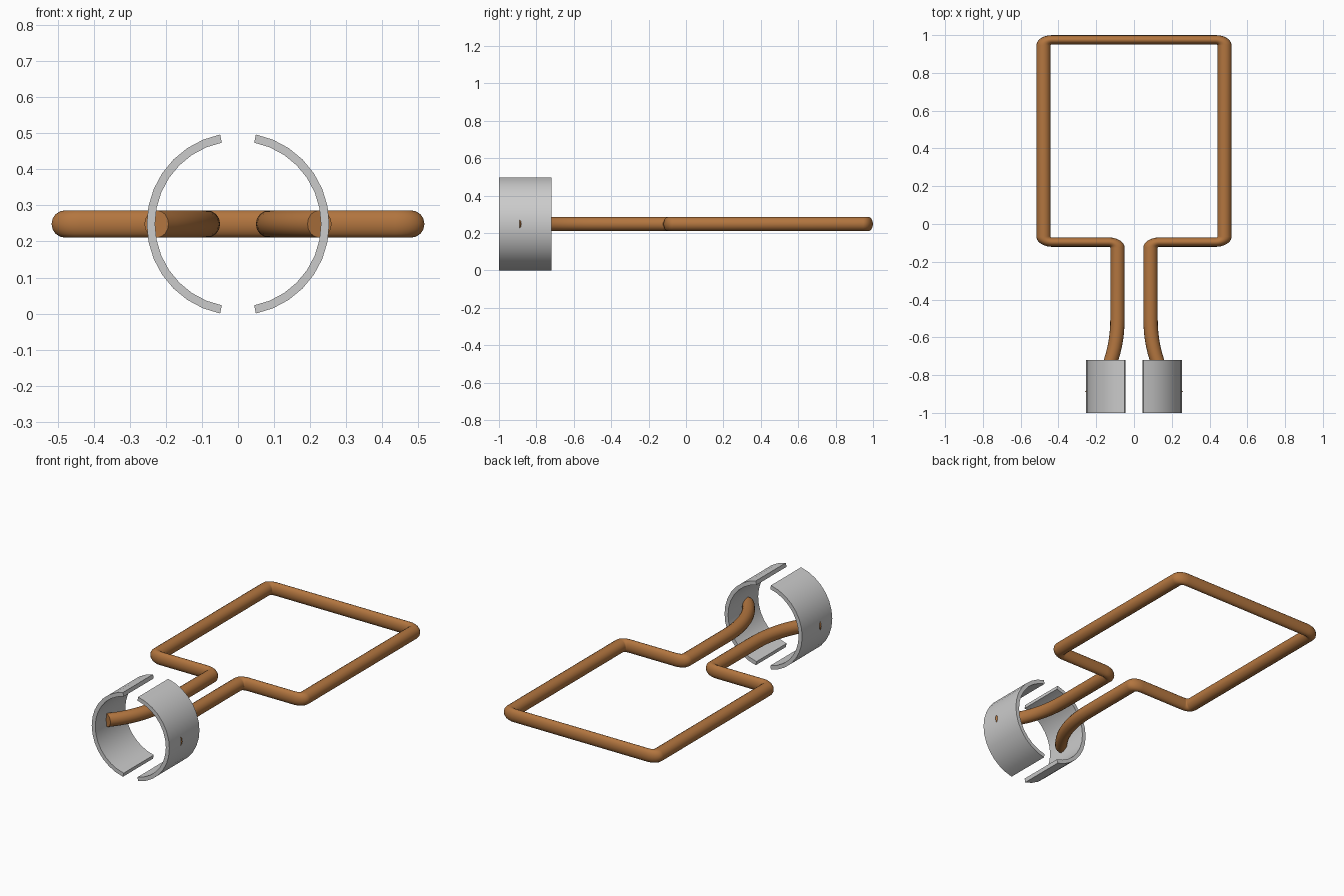
import bpy, bmesh, math
from mathutils import Vector

if "Cube" in bpy.data.objects:
    bpy.data.objects.remove(bpy.data.objects["Cube"])

ZC = 0.2485        # height of the wire and ring axis
YS = 0.65          # the wire section is flattened along y
WIRE_R = 0.038


def finish(obj, angle=40):
    bpy.ops.object.select_all(action='DESELECT')
    obj.select_set(True)
    bpy.context.view_layer.objects.active = obj
    if obj.type == 'CURVE':
        bpy.ops.object.convert(target='MESH')
    bpy.ops.object.shade_smooth_by_angle(angle=math.radians(angle))
    return bpy.context.view_layer.objects.active


def fillet(prev, corner, nxt, r, steps=6):
    """Points of a round 90 degree corner."""
    a, b = (prev - corner).normalized(), (nxt - corner).normalized()
    centre = corner + (a + b) * r
    return [centre - b * r * math.cos(t) - a * r * math.sin(t)
            for t in (math.pi / 2 * i / steps for i in range(steps + 1))]


# Half of the wire path, from the connector end to the middle of the far bar
p0, p1, p2 = (Vector((x, y / YS)) for x, y in
              ((0.226, -0.90), (0.0875, -0.744), (0.0875, -0.50)))
half = [p0 * (1 - t) ** 2 + p1 * 2 * t * (1 - t) + p2 * t * t
        for t in (i / 12 for i in range(13))]
corners = [Vector((x, y / YS)) for x, y in
           ((0.0875, -0.5), (0.0875, -0.096), (0.479, -0.096),
            (0.479, 0.975), (0, 0.975))]
for i in (1, 2, 3):
    half += fillet(corners[i - 1], corners[i], corners[i + 1], 0.045)
path = half + [Vector((-p.x, p.y)) for p in reversed(half)]

# Wire loop: round tube swept along the mirrored path
curve = bpy.data.curves.new("wire_loop", 'CURVE')
curve.dimensions = '3D'
curve.twist_mode = 'Z_UP'
curve.bevel_depth = WIRE_R
curve.bevel_resolution = 6
curve.use_fill_caps = True
spline = curve.splines.new('POLY')
spline.points.add(len(path) - 1)
for pt, p in zip(spline.points, path):
    pt.co = (p.x, p.y, 0, 1)
wire = bpy.data.objects.new("wire_loop", curve)
bpy.context.collection.objects.link(wire)
wire.location.z = ZC
wire.scale.y = YS
wire = finish(wire)
copper = bpy.data.materials.new("copper")
copper.diffuse_color = (0.45, 0.18, 0.05, 1)
copper.use_nodes = True
copper.node_tree.nodes["Principled BSDF"].inputs["Base Color"].default_value = copper.diffuse_color
wire.data.materials.clear()
wire.data.materials.append(copper)


# Split ring contacts: arcs of a 32-sided ring with two segments left out
def contact(name, side):
    bm = bmesh.new()
    rings = []
    for i in range(15):
        a = math.radians(11.25 * (i + 1))
        rings.append([bm.verts.new((side * r * math.sin(a), y, ZC + r * math.cos(a)))
                      for r, y in ((0.253, -1), (0.253, -0.72), (0.23, -0.72), (0.23, -1))])
    for a, b in zip(rings, rings[1:]):
        for k in range(4):
            n = (k + 1) % 4
            bm.faces.new((a[k], a[n], b[n], b[k]))
    bm.faces.new(rings[0])
    bm.faces.new(rings[-1])
    bmesh.ops.recalc_face_normals(bm, faces=bm.faces)
    mesh = bpy.data.meshes.new(name)
    bm.to_mesh(mesh)
    bm.free()
    obj = bpy.data.objects.new(name, mesh)
    bpy.context.collection.objects.link(obj)
    finish(obj, 30)


contact("ring_contact_right", 1)
contact("ring_contact_left", -1)
